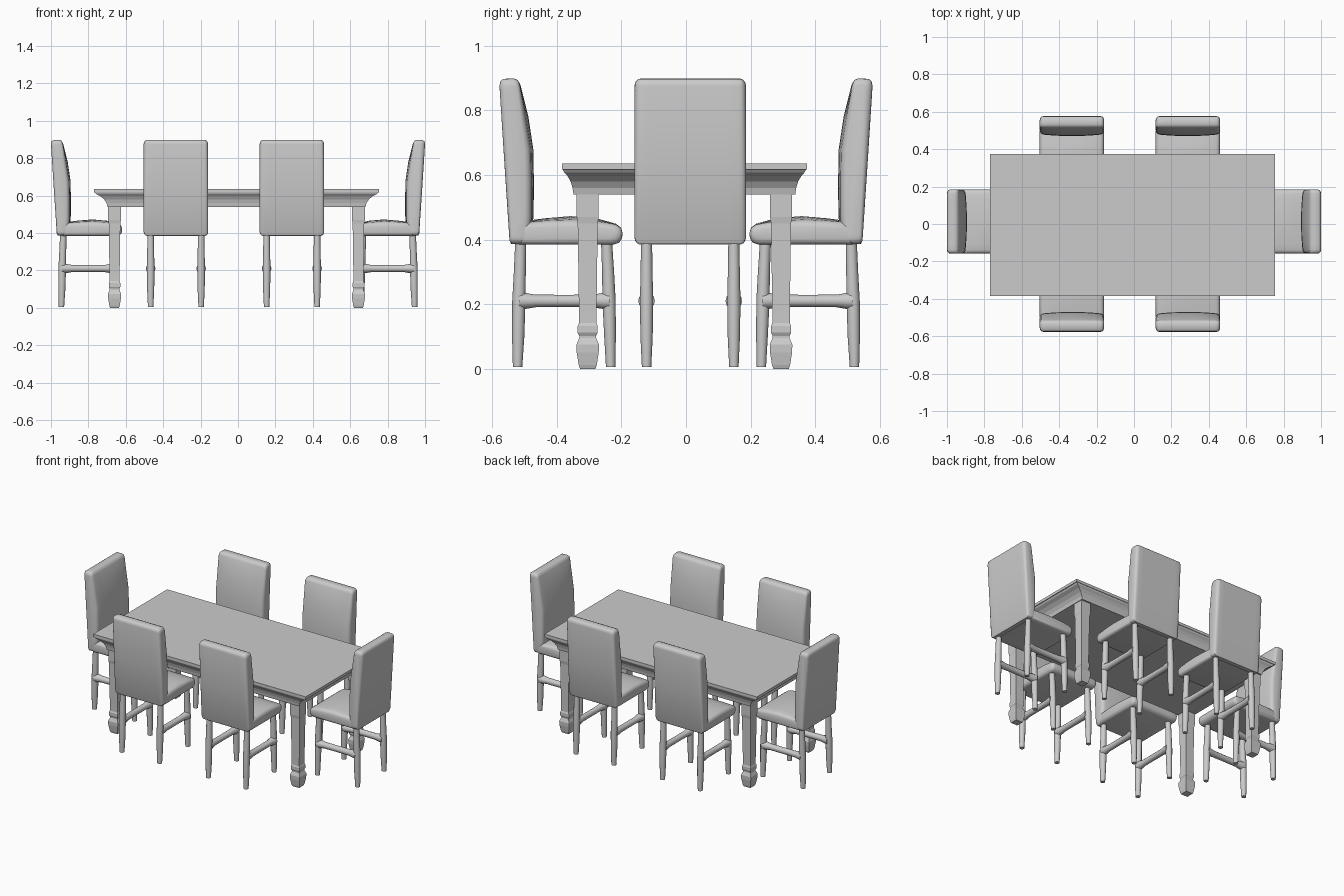
import bpy
import bmesh
from math import pi, cos, sin
from mathutils import Vector

if "Cube" in bpy.data.objects:
    bpy.data.objects.remove(bpy.data.objects["Cube"], do_unlink=True)

grey = bpy.data.materials.new("plain_grey")
grey.use_nodes = True
grey.diffuse_color = (0.6, 0.6, 0.6, 1)
grey.node_tree.nodes["Principled BSDF"].inputs["Base Color"].default_value = (0.6, 0.6, 0.6, 1)


def loft(name, rings, smooth):
    """Skin equal-length rings of points and cap both ends."""
    bm = bmesh.new()
    loops = [[bm.verts.new(p) for p in ring] for ring in rings]
    n = len(loops[0])
    for a, b in zip(loops, loops[1:]):
        for i in range(n):
            j = (i + 1) % n
            bm.faces.new((a[i], a[j], b[j], b[i]))
    bm.faces.new(loops[0])
    bm.faces.new(loops[-1])
    bmesh.ops.recalc_face_normals(bm, faces=bm.faces)
    mesh = bpy.data.meshes.new(name)
    bm.to_mesh(mesh)
    bm.free()
    mesh.materials.append(grey)
    if smooth:
        mesh.shade_smooth()
        mesh.set_sharp_from_angle(angle=pi / 4)
    return mesh


def place(name, mesh, location=(0, 0, 0), turn=0):
    obj = bpy.data.objects.new(name, mesh)
    obj.location = location
    obj.rotation_euler.z = turn
    bpy.context.collection.objects.link(obj)


def rectangle(hx, hy, z):
    return [(-hx, -hy, z), (hx, -hy, z), (hx, hy, z), (-hx, hy, z)]


def round_bar(name, stations, axis, sides=12):
    """Round bar from (centre, radius) stations, lying along z or y."""
    rings = []
    for centre, r in stations:
        ring = []
        for k in range(sides):
            c, s = r * cos(2 * pi * k / sides), r * sin(2 * pi * k / sides)
            ring.append(Vector(centre) + Vector((c, s, 0) if axis == "z" else (c, 0, s)))
        rings.append(ring)
    return loft(name, rings, True)


def cushion(name, edge, middle, half_width):
    """Sweep a side profile across the width, rounding the sides and swelling the middle."""
    lo = [min(p[i] for p in edge) for i in (0, 1)]
    hi = [max(p[i] for p in edge) for i in (0, 1)]
    mid = [(a + b) / 2 for a, b in zip(lo, hi)]
    half = [(b - a) / 2 for a, b in zip(lo, hi)]
    side = [(0, 0.02), (0.002, 0.012), (0.007, 0.005), (0.013, 0.0015), (0.021, 0)]
    xs = [(half_width - d, inset) for d, inset in side]
    xs += [(half_width * f, 0) for f in (0.7, 0.45, 0.2)]
    stations = xs + [(-x, inset) for x, inset in reversed(xs)]
    rings = []
    for x, inset in stations:
        swell = 1 - (x / half_width) ** 2
        ring = []
        for e, m in zip(edge, middle):
            p = [e[i] + (m[i] - e[i]) * swell for i in (0, 1)]
            p = [mid[i] + (p[i] - mid[i]) * (1 - inset / half[i]) for i in (0, 1)]
            ring.append((x, p[0], p[1]))
        rings.append(ring)
    return loft(name, rings, True)


# Table top: thin slab over a concave moulding
CX, CY = -0.008, -0.005
top_steps = [(0.69, 0.343, 0.54), (0.695, 0.346, 0.56), (0.708, 0.352, 0.58),
             (0.728, 0.362, 0.597), (0.75, 0.372, 0.608), (0.757, 0.376, 0.617),
             (0.762, 0.379, 0.617), (0.762, 0.379, 0.635)]
place("table_top", loft("table_top", [rectangle(*s) for s in top_steps], False), (CX, CY, 0))

# Table legs: square taper with a collar and a bulb foot
leg_steps = [(0.024, 0), (0.028, 0.012), (0.034, 0.05), (0.035, 0.075), (0.026, 0.096),
             (0.026, 0.102), (0.031, 0.112), (0.031, 0.132), (0.027, 0.142),
             (0.027, 0.17), (0.031, 0.45), (0.034, 0.47), (0.034, 0.545)]
table_leg = loft("table_leg", [rectangle(h, h, z) for h, z in leg_steps], False)
for sx, lr in ((-1, "right"), (1, "left")):
    for sy, fb in ((-1, "front"), (1, "back")):
        place(f"table_leg_{fb}_{lr}", table_leg, (CX + sx * 0.652, CY + sy * 0.299, 0))

# Chair parts: depth runs from the outer back (0) to the seat front
back_rear = [(0.036, 0.386), (0.031, 0.397), (0.015, 0.64), (0, 0.875), (0.003, 0.89),
             (0.012, 0.897), (0.045, 0.898), (0.057, 0.893)]
back_edge = back_rear + [(0.063, 0.878), (0.078, 0.78), (0.094, 0.68), (0.097, 0.58),
                         (0.097, 0.47), (0.092, 0.395), (0.087, 0.386)]
back_middle = back_rear + [(0.065, 0.878), (0.09, 0.78), (0.105, 0.68), (0.107, 0.58),
                           (0.106, 0.47), (0.093, 0.395), (0.087, 0.386)]
seat_base = [(0.06, 0.384), (0.352, 0.384), (0.37, 0.39), (0.379, 0.403), (0.381, 0.42)]
seat_edge = seat_base + [(0.376, 0.436), (0.36, 0.446), (0.3, 0.454), (0.22, 0.458),
                         (0.14, 0.456), (0.06, 0.45)]
seat_middle = seat_base + [(0.376, 0.437), (0.36, 0.449), (0.3, 0.466), (0.22, 0.473),
                           (0.14, 0.466), (0.06, 0.455)]
rear_leg = [((0, 0.056, 0.005), 0.0145), ((0, 0.058, 0.1), 0.019), ((0, 0.06, 0.21), 0.0205),
            ((0, 0.063, 0.3), 0.0185), ((0, 0.066, 0.4), 0.017)]
front_leg = [((0, 0.344, 0.005), 0.0145), ((0, 0.342, 0.1), 0.018), ((0, 0.339, 0.21), 0.0205),
             ((0, 0.336, 0.3), 0.0185), ((0, 0.331, 0.4), 0.017)]
rail = [((0, 0.06, 0.21), 0.026), ((0, 0.085, 0.21), 0.024), ((0, 0.11, 0.21), 0.0195),
        ((0, 0.2, 0.21), 0.019), ((0, 0.29, 0.21), 0.0195), ((0, 0.315, 0.21), 0.024),
        ((0, 0.34, 0.21), 0.026)]

HALF = 0.172
centre_parts = {"backrest": cushion("chair_backrest", back_edge, back_middle, HALF),
                "seat": cushion("chair_seat", seat_edge, seat_middle, HALF)}
side_parts = {"rear_leg": round_bar("chair_rear_leg", rear_leg, "z"),
              "front_leg": round_bar("chair_front_leg", front_leg, "z"),
              "stretcher": round_bar("chair_stretcher", rail, "y")}


def chair(name, x, y, turn):
    for part, mesh in centre_parts.items():
        place(f"{name}_{part}", mesh, (x, y, 0), turn)
    for side, offset in (("a", -0.135), ("b", 0.135)):
        for part, mesh in side_parts.items():
            place(f"{name}_{part}_{side}", mesh,
                  (x + offset * cos(turn), y + offset * sin(turn), 0), turn)


# Six chairs facing the table
for x, lr in ((-0.332, "right"), (0.288, "left")):
    chair(f"front_{lr}_chair", x, -0.577, 0)
    chair(f"back_{lr}_chair", x, 0.577, pi)
chair("right_end_chair", -1, 0.013, -pi / 2)
chair("left_end_chair", 1, 0.013, pi / 2)
